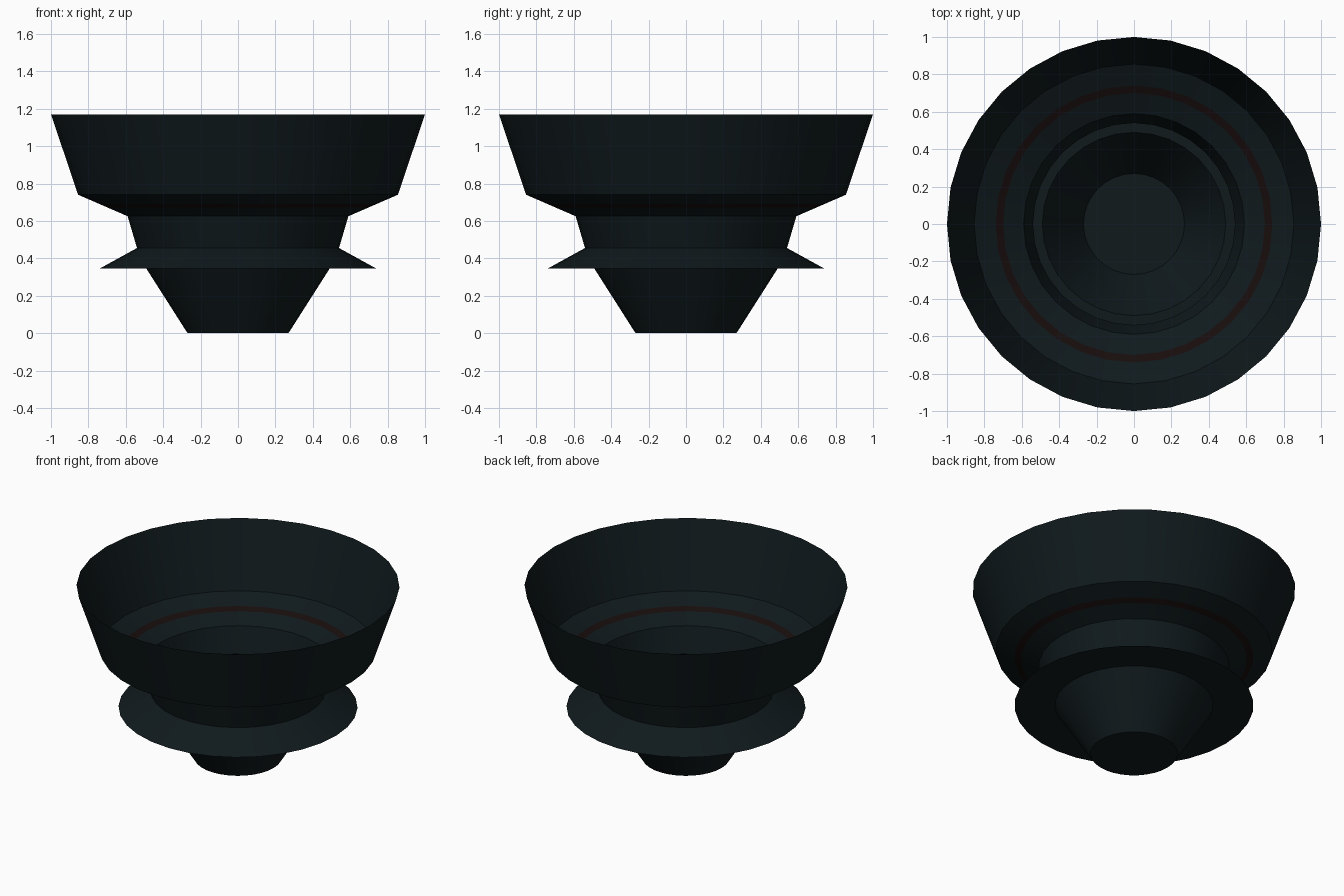
import bpy, bmesh, math

if "Cube" in bpy.data.objects:
    bpy.data.objects.remove(bpy.data.objects["Cube"])

SIDES = 32


def material(name, rgb):
    m = bpy.data.materials.new(name)
    m.diffuse_color = (*rgb, 1)
    m.use_nodes = True
    m.node_tree.nodes["Principled BSDF"].inputs["Base Color"].default_value = m.diffuse_color
    return m


def lathe(name, profile, mat, close_bottom=False):
    """Revolve (radius, height) points around z."""
    bm = bmesh.new()
    rings = []
    for r, z in profile:
        rings.append([bm.verts.new((r * math.cos(2 * math.pi * i / SIDES),
                                    r * math.sin(2 * math.pi * i / SIDES), z))
                      for i in range(SIDES)])
    for a, b in zip(rings, rings[1:]):
        for i in range(SIDES):
            j = (i + 1) % SIDES
            bm.faces.new((a[i], a[j], b[j], b[i]))
    if close_bottom:
        bm.faces.new(rings[0][::-1])
    me = bpy.data.meshes.new(name)
    bm.to_mesh(me)
    bm.free()
    me.materials.append(mat)
    ob = bpy.data.objects.new(name, me)
    bpy.context.collection.objects.link(ob)
    bpy.ops.object.select_all(action='DESELECT')
    ob.select_set(True)
    bpy.context.view_layer.objects.active = ob
    bpy.ops.object.shade_smooth_by_angle(angle=math.radians(30))
    return ob


dark = material("dark_teal", (0.005, 0.010, 0.012))
red = material("dark_red", (0.009, 0.004, 0.004))


def shoulder(r):
    """Point on the sloping shoulder at radius r."""
    return r, 0.625 + (r - 0.59) * (0.74 - 0.625) / (0.855 - 0.59)


# Foot, flared flange, neck and lower shoulder
lathe("base_and_neck", [(0.27, 0), (0.49, 0.345), (0.74, 0.345), (0.54, 0.455),
                        (0.59, 0.625), shoulder(0.70)], dark, close_bottom=True)
# Coloured band in the shoulder
lathe("shoulder_band", [shoulder(0.70), shoulder(0.74)], red)
# Upper shoulder and open rim wall
lathe("upper_bowl", [shoulder(0.74), (0.855, 0.74), (1.0, 1.17)], dark)
